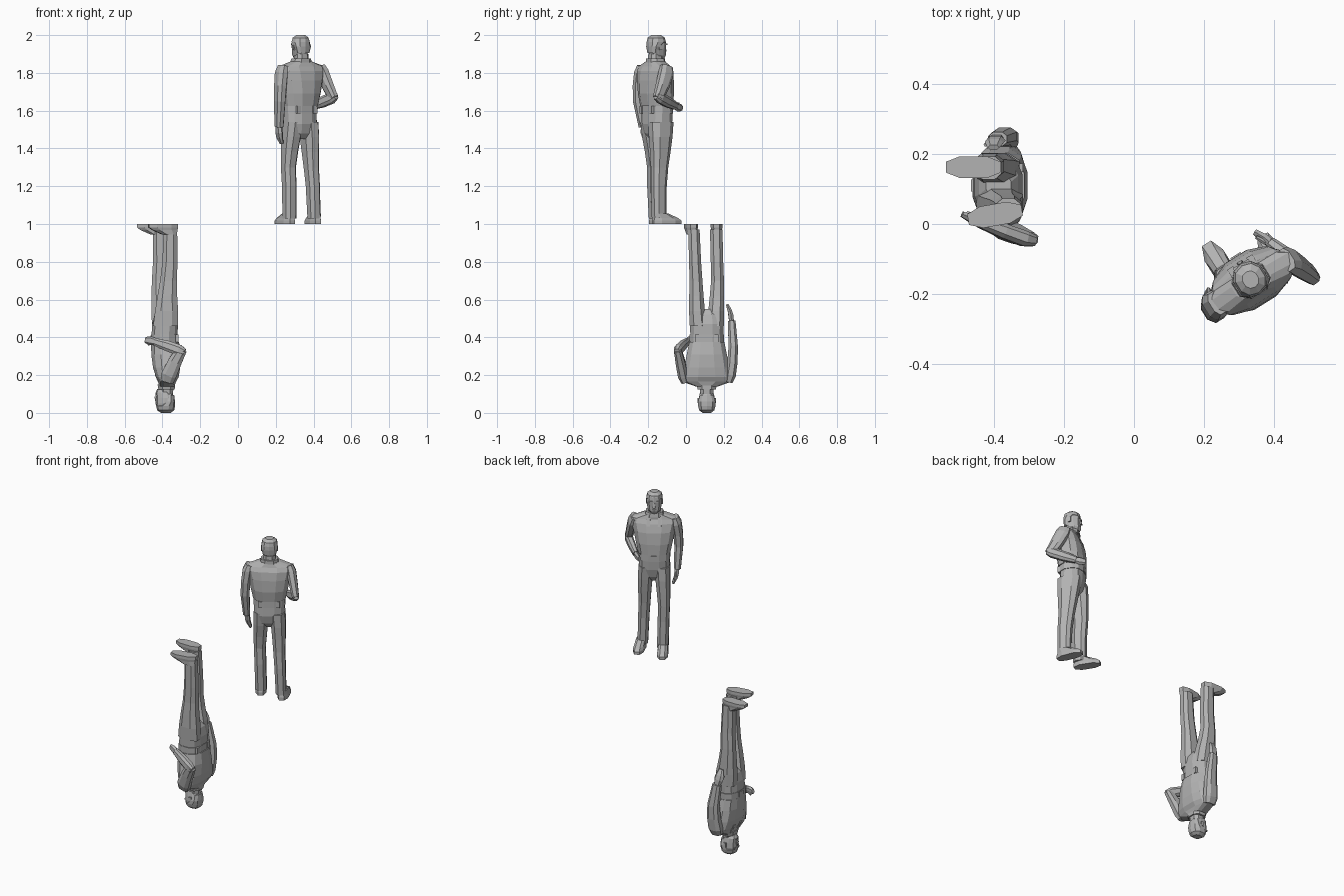
import bpy, bmesh, math
from mathutils import Matrix, Vector

if "Cube" in bpy.data.objects:
    bpy.data.objects.remove(bpy.data.objects["Cube"], do_unlink=True)

grey = bpy.data.materials.new("plain grey")
grey.use_nodes = True
colour = (0.45, 0.45, 0.45, 1)
grey.diffuse_color = colour
grey.node_tree.nodes["Principled BSDF"].inputs["Base Color"].default_value = colour

UNIT = 0.01  # body measurements below are in hundredths of the body height
PLACES = {
    "upright": Matrix.Translation((0.33, -0.155, 1)) @ Matrix.Rotation(math.radians(212), 4, "Z"),
    "inverted": Matrix.Translation((-0.386, 0.11, 1)) @ Matrix.Rotation(math.pi, 4, Vector((1, 1, 0))),
}


def finish(name, bm, turn=Matrix()):
    """Turn a bmesh into one shared mesh, placed once in each figure."""
    bmesh.ops.recalc_face_normals(bm, faces=bm.faces)
    bm.transform(Matrix.Scale(UNIT, 4) @ turn)
    mesh = bpy.data.meshes.new(name)
    bm.to_mesh(mesh)
    bm.free()
    mesh.materials.append(grey)
    for pose, place in PLACES.items():
        obj = bpy.data.objects.new(pose + "_" + name, mesh)
        obj.matrix_world = place
        bpy.context.collection.objects.link(obj)


def loft(name, rings, sides=8, follow=False, square=0.8, turn=Matrix()):
    """Skin rings of (x, y, z, half width, half depth); follow tilts them along the path."""
    bm = bmesh.new()
    centres = [Vector(r[:3]) for r in rings]
    loops = []
    for i, ring in enumerate(rings):
        side, deep = Vector((1, 0, 0)), Vector((0, 1, 0))
        if follow:
            along = (centres[min(i + 1, len(rings) - 1)] - centres[max(i - 1, 0)]).normalized()
            side = (side - along * side.dot(along)).normalized()
            deep = along.cross(side)
        angles = [math.tau * (k + 0.5) / sides for k in range(sides)]
        peak = math.cos(math.pi / sides) ** square
        loop = []
        for a in angles:
            u = math.copysign(abs(math.cos(a)) ** square, math.cos(a)) / peak
            v = math.copysign(abs(math.sin(a)) ** square, math.sin(a)) / peak
            loop.append(bm.verts.new(centres[i] + side * u * ring[3] + deep * v * ring[4]))
        loops.append(loop)
    for low, high in zip(loops, loops[1:]):
        for k in range(sides):
            n = (k + 1) % sides
            bm.faces.new((low[k], low[n], high[n], high[k]))
    bm.faces.new(loops[0])
    bm.faces.new(loops[-1])
    finish(name, bm, turn)


def box(name, centre, size, tilt=0):
    bm = bmesh.new()
    bmesh.ops.create_cube(bm, size=1, matrix=Matrix.Diagonal((*size, 1)))
    finish(name, bm, Matrix.Translation(centre) @ Matrix.Rotation(math.radians(tilt), 4, "X"))


# Jacket, collar, belt and trouser seat
loft("jacket", [(0, 0, 62.5, 9.3, 7.4), (0, 0.5, 69, 10.6, 7.8), (0, 0.8, 76, 12, 7.2),
                (0, 1.2, 81, 13.2, 6), (0, 1.2, 83.5, 13.2, 4.6), (0, 0.8, 86, 5.8, 4.2)], 12)
loft("collar", [(0, 0.6, 85, 5.4, 4.6), (0, 0.8, 87.6, 4.8, 4.3)])
loft("belt", [(0, -0.3, 58.5, 9.1, 7.1), (0, -0.3, 62.6, 9, 7.1)], 12)
loft("trouser_seat", [(0, 0, 45, 3, 3.6), (0, 0, 48, 7.8, 5.6), (0, 0, 53, 8.9, 6.8),
                      (0, -0.3, 59, 8.7, 6.9)], 12)
box("belt_buckle", (0, -7.4, 60.5), (3.4, 0.8, 3.2))
for side, label in ((1, "left"), (-1, "right")):
    box(label + "_belt_pouch", (side * 5, 6.2, 60.5), (2.4, 1.6, 3.8))
    box(label + "_lapel", (side * 3.2, -3.8, 82.6), (2, 0.8, 6.4), -24)

# Legs from hip to cuff
loft("left_leg", [(4.6, -0.5, 54, 4.4, 6.4), (5, -1.3, 46, 4.2, 6), (5.4, -2.2, 38, 3.8, 5),
                  (5.7, -2.8, 30, 3.4, 4.2), (5.4, -2.4, 20, 3.3, 4), (5, -2.8, 3, 3.3, 3.6)])
loft("right_leg", [(-4.6, 0.3, 54, 4.4, 6.6), (-5.2, 0.8, 46, 4.2, 6.1), (-5.5, 1.2, 38, 3.8, 5.2),
                   (-5.7, 1.8, 30, 3.4, 4.4), (-6.2, 2.6, 20, 3.2, 4), (-6.8, 2.8, 3, 3, 3.6)])

# Shoes
SHOE = [(0, 0, 0, 3.1, 7.8), (0, 0, 1.8, 3.1, 7.8), (0, 0.8, 3.2, 2.8, 6.6), (0, 3.4, 5.6, 2.6, 3.8)]
for label, x, y, toe_out in (("left", 5.2, -7.2, 0), ("right", -8.4, -1, -10)):
    loft(label + "_shoe", SHOE, turn=Matrix.Translation((x, y, 0))
         @ Matrix.Rotation(math.radians(toe_out), 4, "Z"))

# Left arm hanging at the side
loft("left_sleeve", [(11.6, 1, 83.6, 2, 3.4), (12.6, 1.2, 80, 2.8, 4.2), (13.6, 1.8, 73, 2.7, 3.9),
                     (14, 1.8, 65, 2.5, 3.5), (13.2, -0.2, 51.5, 2, 2.6)], follow=True)
loft("left_hand", [(13.1, -0.3, 52, 1.3, 1.8), (12.8, -0.8, 48.5, 1.3, 2.6),
                   (12.2, -1.2, 46, 1.1, 2.4), (10.8, -1.4, 42.6, 0.7, 1.5)], 6, follow=True)
loft("left_thumb", [(12.4, -2.2, 50, 0.8, 0.8), (11.6, -3.6, 46, 0.5, 0.6)], 6, follow=True)

# Right arm bent with the hand in front of the waist
loft("right_sleeve", [(-11.6, 1, 83.4, 2, 3.4), (-12.6, 2, 80, 2.7, 4), (-14, 5.2, 73, 2.5, 3.6),
                      (-15.4, 8.8, 66.5, 2, 2.8)], follow=True)
loft("right_forearm", [(-15.8, 10.2, 68, 1.5, 2), (-15.2, 7.4, 66.8, 2.2, 2.9),
                       (-13, 1.4, 64.6, 2.1, 2.8), (-10.4, -5.4, 62.4, 1.6, 2)], follow=True)
loft("right_hand", [(-10.4, -5, 62.4, 1.2, 1.6), (-9.6, -7.4, 61.8, 1.2, 2.1),
                    (-8.2, -10.4, 61.4, 0.8, 1.5)], 6, follow=True)
loft("right_thumb", [(-9.2, -6.4, 63, 0.7, 0.7), (-7.8, -9, 63.8, 0.5, 0.5)], 6, follow=True)

# Head, hair and face
loft("neck", [(0, 1, 84, 3.8, 3.6), (0, 0.8, 90, 3.4, 3.4)])
loft("head", [(0, -1, 87.4, 2.2, 3), (0, -0.6, 89.2, 3.6, 4.2), (0, 0, 92, 4.2, 4.7),
              (0, 0, 95, 4.4, 4.8), (0, 0.2, 97.6, 4.1, 4.5), (0, 0.3, 99.2, 3, 3.4)], 10, square=0.9)
loft("hair", [(0, 2.4, 90.5, 3.6, 2.3), (0, 2.2, 94, 4.6, 2.9), (0, 0.3, 96.4, 4.6, 4.8),
              (0, 0.3, 98.6, 4, 4.3), (0, 0.4, 100, 2.2, 2.4)], 10, square=0.9)
loft("nose", [(0, -4.8, 91.4, 0.9, 0.9), (0, -4.6, 94.6, 0.4, 0.4)], 4)
box("brow", (0, -4.5, 95.2), (5.2, 0.9, 0.8))
box("mouth", (0, -4.5, 90), (2.2, 0.6, 0.6))
for side, label in ((1, "left"), (-1, "right")):
    box(label + "_ear", (side * 4.5, 0.4, 93.4), (0.8, 1.6, 2.8))
